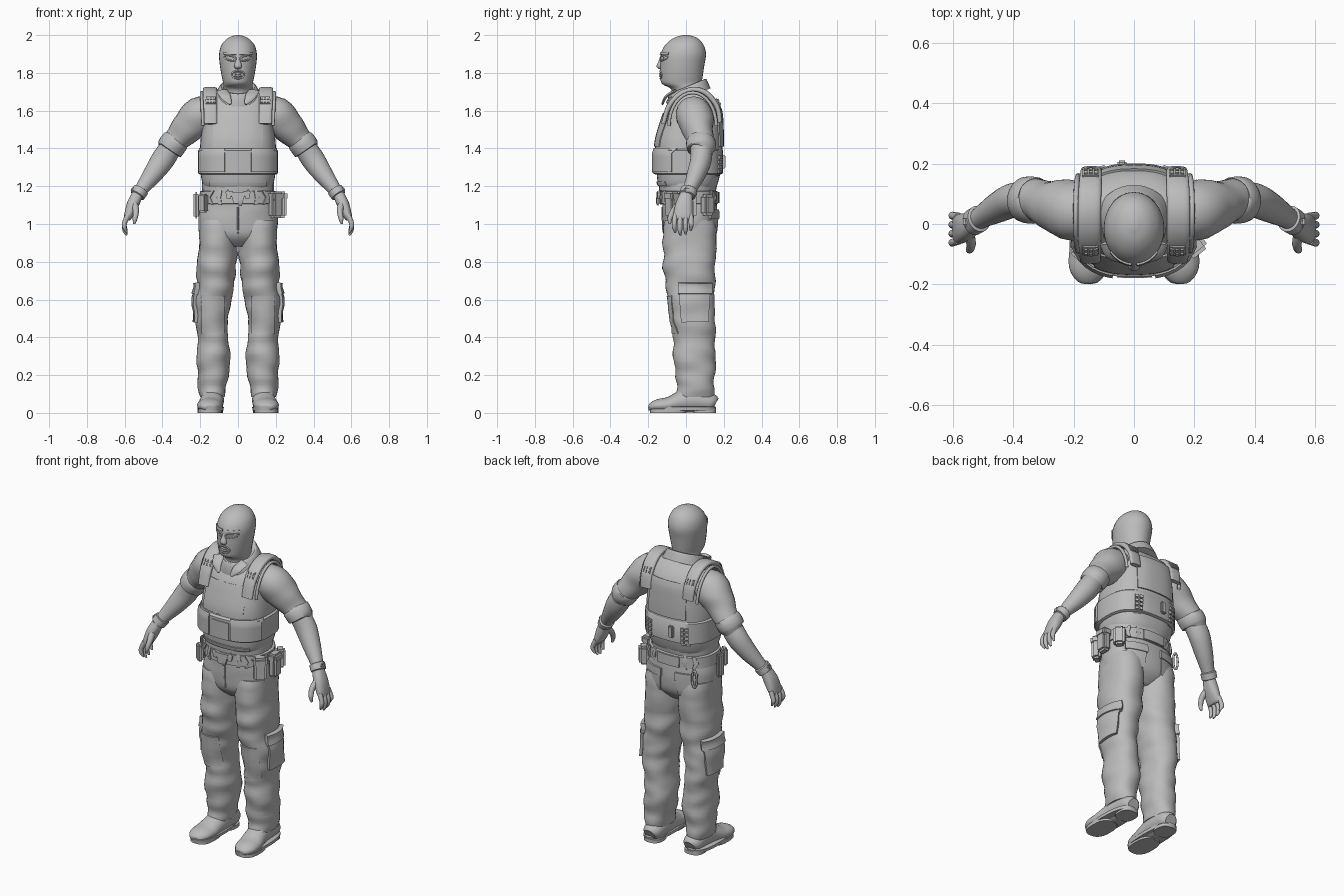
import bpy, bmesh, math
from mathutils import Vector, noise
from mathutils.bvhtree import BVHTree

cube = bpy.data.objects.get("Cube")
if cube:
    bpy.data.objects.remove(cube, do_unlink=True)

grey = bpy.data.materials.new("plain grey")
grey.use_nodes = True
grey.diffuse_color = (0.5, 0.5, 0.5, 1)
grey.node_tree.nodes["Principled BSDF"].inputs["Base Color"].default_value = (0.5, 0.5, 0.5, 1)

X, Y, Z = Vector((1, 0, 0)), Vector((0, 1, 0)), Vector((0, 0, 1))
surfaces = {}


def finish(name, data, mirror):
    obj = bpy.data.objects.new(name, data)
    bpy.context.collection.objects.link(obj)
    data.materials.append(grey)
    if mirror:
        obj.modifiers.new("mirror", 'MIRROR').use_mirror_merge = False
    return obj


def mesh_object(name, bm, mirror):
    bmesh.ops.recalc_face_normals(bm, faces=bm.faces)
    surfaces[name] = BVHTree.FromBMesh(bm)
    mesh = bpy.data.meshes.new(name)
    bm.to_mesh(mesh)
    bm.free()
    obj = finish(name, mesh, mirror)
    bpy.ops.object.select_all(action='DESELECT')
    obj.select_set(True)
    bpy.context.view_layer.objects.active = obj
    bpy.ops.object.shade_smooth_by_angle(angle=math.radians(42))


def spline(rings, steps):
    """Pass a smooth curve through rings of (x, y, z, radius, radius)."""
    out = []
    for i in range(len(rings) - 1):
        p = [rings[max(i - 1, 0)], rings[i], rings[i + 1], rings[min(i + 2, len(rings) - 1)]]
        for s in range(steps):
            t = s / steps
            out.append([b + t * ((c - a) + t * ((2*a - 5*b + 4*c - d) + t * (3*b - a - 3*c + d))) / 2
                        if steps > 1 else b for a, b, c, d in zip(*p)])
    return out + [list(rings[-1])]


def skin(name, rings, axis=None, sides=24, power=2.0, steps=4, tilt=0, fold=0, mirror=False):
    """Skin elliptical rings: level ones, or square to the path when axis is given."""
    bm = bmesh.new()
    rows, loops = spline(rings, steps), []
    centres = [Vector(r[:3]) for r in rows]
    for i, (c, r) in enumerate(zip(centres, rows)):
        a, b = X, Y
        if axis:
            t = (centres[min(i + 1, len(rows) - 1)] - centres[max(i - 1, 0)]).normalized()
            a = (axis - t * axis.dot(t)).normalized()
            b = t.cross(a)
        loop = []
        for k in range(sides):
            angle = math.tau * k / sides
            u, v = (math.copysign(abs(f) ** (2 / power), f) for f in (math.cos(angle), math.sin(angle)))
            off = a * u * r[3] + b * v * r[4]
            p = c + off
            p += off.normalized() * fold * noise.noise(Vector((p.x * 7, p.y * 7, p.z * 15)))
            p.z = max(p.z + tilt * off.y, 0)
            loop.append(bm.verts.new(p))
        loops.append(loop)
    for low, high in zip(loops, loops[1:]):
        for k in range(sides):
            n = (k + 1) % sides
            bm.faces.new((low[k], low[n], high[n], high[k]))
    bm.faces.new(loops[0])
    bm.faces.new(loops[-1])
    mesh_object(name, bm, mirror)


def cast(target, side, u, v):
    """Find the surface point seen from one side."""
    start, ray = {"front": (Vector((u, -2, v)), Y), "back": (Vector((u, 2, v)), -Y),
                  "left": (Vector((2, u, v)), -X)}[side]
    point, normal, _, _ = surfaces[target].ray_cast(start, ray)
    if point is None:
        point, normal, _, _ = surfaces[target].find_nearest(start + ray * 1.85)
    return point, (normal if normal.dot(ray) < 0 else -normal)


def panel(name, target, side, u, v, thick, mirror=True, n=6, taper=0):
    """Raise a patch of cloth or webbing that follows another part."""
    bm = bmesh.new()
    inner, outer = [], []
    for j in range(n + 1):
        for i in range(n + 1):
            mid, half = (u[0] + u[1]) / 2, (u[1] - u[0]) / 2
            uu = mid + half * (2 * i / n - 1) * (1 - taper * (1 - j / n))
            p, normal = cast(target, side, uu, v[0] + (v[1] - v[0]) * j / n)
            inner.append(bm.verts.new(p - normal * 0.004))
            outer.append(bm.verts.new(p + normal * thick))
    m = n + 1
    for j in range(n):
        for i in range(n):
            q = [j * m + i, j * m + i + 1, (j + 1) * m + i + 1, (j + 1) * m + i]
            bm.faces.new([outer[k] for k in q])
            bm.faces.new([inner[k] for k in reversed(q)])
    rim = ([i for i in range(m)] + [j * m + n for j in range(1, m)]
           + [n * m + i for i in range(n - 1, -1, -1)] + [j * m for j in range(n - 1, 0, -1)])
    for a, b in zip(rim, rim[1:] + rim[:1]):
        bm.faces.new((inner[a], inner[b], outer[b], outer[a]))
    mesh_object(name, bm, mirror)


def box(name, centre, size, turn=0, bevel=0.008, mirror=False):
    bm = bmesh.new()
    bmesh.ops.create_cube(bm, size=1)
    bmesh.ops.scale(bm, vec=size, verts=bm.verts)
    bmesh.ops.bevel(bm, geom=bm.edges[:], offset=bevel, segments=2, affect='EDGES')
    for vert in bm.verts:
        vert.co.rotate(Vector((0, 0, 1)).rotation_difference(Z))
        x, y = vert.co.x, vert.co.y
        vert.co.x = x * math.cos(turn) - y * math.sin(turn)
        vert.co.y = x * math.sin(turn) + y * math.cos(turn)
    bmesh.ops.translate(bm, vec=centre, verts=bm.verts)
    mesh_object(name, bm, mirror)


def cord(name, points, radius, mirror=False, closed=True):
    curve = bpy.data.curves.new(name, 'CURVE')
    curve.dimensions, curve.bevel_depth, curve.bevel_resolution = '3D', radius, 2
    line = curve.splines.new('POLY')
    line.points.add(len(points) - 1)
    for point, co in zip(line.points, points):
        point.co = (*co, 1)
    line.use_cyclic_u = closed
    finish(name, curve, mirror)


def face_ring(name, x, z, a, b, slant, radius, mirror):
    turn = [math.tau * k / 20 for k in range(20)]
    cord(name, [cast("head", "front", x + a * math.cos(t), z + slant * math.cos(t)
                     + b * math.sin(t))[0] for t in turn], radius, mirror)


# Masked head and its openings
skin("head", [(0, .012, 1.64, .085, .09), (0, .005, 1.71, .078, .082), (0, -.022, 1.742, .078, .105),
              (0, -.024, 1.78, .086, .112), (0, -.02, 1.84, .096, .117), (0, -.014, 1.9, .1, .12),
              (0, -.008, 1.95, .086, .1), (0, -.002, 1.985, .052, .062), (0, 0, 2, .012, .015)], sides=32)
skin("nose", [(0, -.118, 1.9, .01, .012), (0, -.13, 1.865, .013, .014), (0, -.14, 1.835, .02, .016),
              (0, -.132, 1.82, .012, .01)], sides=16)
face_ring("eye_opening", .042, 1.879, .031, .013, .006, .0045, True)
panel("eyeball", "head", "front", (.028, .056), (1.873, 1.885), .003)
panel("brow", "head", "front", (.008, .075), (1.896, 1.908), .006)
face_ring("mouth_opening", 0, 1.79, .034, .02, 0, .0045, False)
for z in (1.784, 1.796):
    skin("lip", [(-.024, -.128, z, .003, .003), (0, -.136, z, .007, .006), (.024, -.128, z, .003, .003)],
         axis=Y, sides=12)

# Shirt collar, waist and short sleeves
skin("collar", [(0, .015, 1.67, .125, .115), (0, .01, 1.7, .112, .108), (0, .008, 1.728, .094, .098),
                (0, .006, 1.724, .084, .088)], tilt=.42, steps=3)
skin("collar_tip", [(.085, -.06, 1.705, .03, .008), (.065, -.105, 1.675, .028, .008),
                    (.04, -.125, 1.635, .008, .006)], axis=X, sides=12, mirror=True)
skin("shirt_waist", [(0, .01, 1.13, .18, .14), (0, .01, 1.17, .19, .15), (0, .012, 1.23, .19, .155)],
     power=2.3, fold=.006)
skin("sleeve", [(.1, .04, 1.6, .08, .07), (.2, .045, 1.572, .1, .1), (.265, .06, 1.51, .085, .085),
                (.32, .075, 1.45, .072, .07), (.357, .08, 1.4, .068, .066)],
     axis=Y, fold=.009, mirror=True)
skin("sleeve_cuff", [(.326, .077, 1.445, .069, .068), (.331, .077, 1.438, .077, .075),
                     (.36, .08, 1.397, .074, .073), (.364, .08, 1.391, .062, .062)],
     axis=Y, fold=.006, steps=2, mirror=True)

# Bare forearms, wristbands and hands
skin("forearm", [(.34, .08, 1.43, .058, .056), (.395, .08, 1.345, .057, .062), (.45, .055, 1.265, .05, .052),
                 (.51, .02, 1.185, .036, .036), (.54, 0, 1.14, .034, .03)], axis=Y, mirror=True)
skin("wristband", [(.512, .018, 1.183, .038, .038), (.514, .017, 1.18, .045, .043),
                   (.533, .006, 1.152, .045, .041), (.535, .005, 1.149, .036, .034)],
     axis=Y, steps=1, mirror=True)
box("wrist_clasp", (.556, .008, 1.178), (.022, .035, .035), mirror=True)
skin("palm", [(.533, .002, 1.155, .034, .03), (.558, -.01, 1.1, .046, .032), (.582, -.017, 1.04, .05, .022),
              (.588, -.018, 1.022, .044, .014)], axis=Y, power=2.4, mirror=True)
for i, reach in enumerate((.955, .94, .946, .965)):
    y = -.056 + .027 * i
    skin("finger_%d" % i, [(.582, y, 1.05, .013, .014), (.601, y * 1.1, 1.005, .013, .013),
                           (.6, y * 1.1, reach + .025, .012, .011), (.589, y, reach, .005, .005)],
         axis=Y, sides=12, mirror=True)
skin("thumb", [(.55, -.025, 1.11, .02, .022), (.54, -.065, 1.07, .016, .017), (.545, -.085, 1.03, .013, .013),
               (.55, -.085, 1.0, .006, .006)], axis=X, sides=12, mirror=True)

# Padded vest, waistband and shoulder straps
skin("vest", [(0, .01, 1.185, .172, .145), (0, .01, 1.22, .19, .16), (0, .015, 1.3, .2, .172),
              (0, .015, 1.42, .2, .178), (0, .026, 1.52, .188, .165), (0, .037, 1.6, .176, .147),
              (0, .042, 1.655, .165, .112), (0, .04, 1.695, .14, .07), (0, .04, 1.71, .1, .03)],
     power=2.6, sides=40)
skin("vest_band", [(0, .01, 1.262, .2, .172), (0, .01, 1.268, .211, .185), (0, .01, 1.39, .211, .186),
                   (0, .012, 1.4, .198, .176)], power=2.6, steps=1, sides=40)
panel("band_flap", "vest_band", "front", (.07, .2), (1.275, 1.395), .009)
panel("band_centre", "vest_band", "front", (-.055, .06), (1.272, 1.375), .004, mirror=False)
panel("chest_plate", "vest", "front", (-.13, .13), (1.41, 1.585), .006, mirror=False, n=10)
panel("back_plate", "vest", "back", (-.12, .12), (1.41, 1.62), .008, mirror=False, n=10)
panel("vest_hem", "vest", "front", (-.15, .15), (1.205, 1.225), .006, mirror=False, n=10)
skin("shoulder_strap", [(.145, -.12, 1.53, .034, .012), (.146, -.092, 1.62, .036, .014),
                        (.148, -.035, 1.685, .038, .015), (.148, .04, 1.712, .038, .014),
                        (.146, .11, 1.69, .038, .015), (.143, .165, 1.62, .036, .014),
                        (.14, .18, 1.54, .034, .012)], axis=X, power=3, mirror=True)
cord("armhole_trim", [Vector((.185 + .008 * math.sin(t), .035 - .125 * math.cos(t), 1.52 + .175 * math.sin(t)))
                      for t in [math.pi * k / 16 for k in range(17)]], .009, True, False)
for side, z in (("front", 1.635), ("back", 1.625)):
    panel(side + "_strap_plate", "shoulder_strap", side, (.118, .17), (z, z + .035), .006)
    for row in range(2):
        for col in range(3):
            x = .122 + .016 * col
            panel(side + "_stud", "shoulder_strap", side, (x, x + .011), (z + .004 + .016 * row, z + .015 + .016 * row),
                  .012, n=1)
for row in range(5):
    z = 1.245 + .025 * row
    for x in (.095, .118):
        panel("back_webbing", "vest_band", "back", (x, x + .018), (z, z + .017), .01, n=1)
box("radio_clip", (-.04, .2, 1.33), (.03, .02, .07), bevel=.005)

# Trousers and pockets
skin("hips", [(0, .02, .88, .09, .08), (0, .02, .93, .19, .13), (0, .021, 1, .21, .145),
              (0, .021, 1.08, .206, .146), (0, .015, 1.16, .188, .142)], power=2.3, sides=36, fold=.005)
skin("trouser_leg", [(.135, .05, .085, .066, .097), (.135, .05, .15, .074, .102), (.13, .046, .28, .085, .108),
                     (.133, .044, .4, .085, .11), (.137, .038, .5, .089, .118), (.126, .03, .6, .096, .122),
                     (.117, .022, .7, .1, .132), (.111, .018, .84, .104, .142), (.104, .02, 1.02, .1, .138)],
     power=2.2, sides=32, steps=6, fold=.014, mirror=True)
panel("cargo_pocket", "trouser_leg", "left", (-.03, .12), (.48, .67), .017, taper=.1)
panel("cargo_flap", "trouser_leg", "left", (-.035, .125), (.625, .69), .024)
panel("knee_patch", "trouser_leg", "front", (.075, .19), (.42, .62), .006)
panel("back_pocket", "hips", "back", (.05, .16), (.94, 1.05), .007, taper=.15)
panel("back_pocket_flap", "hips", "back", (.045, .165), (1.03, 1.075), .012)
cord("fly_seam", [cast("hips", "front", 0, .95 + .02 * k)[0] for k in range(8)], .004, closed=False)

# Belt, buckle, pouches and key ring
skin("belt", [(0, .013, 1.105, .19, .145), (0, .013, 1.108, .205, .157), (0, .013, 1.172, .202, .156),
              (0, .013, 1.176, .19, .145)], power=2.3, steps=1, sides=40)
for x in (.1, .155):
    for side in ("front", "back"):
        panel(side + "_belt_loop", "belt", side, (x - .01, x + .01), (1.098, 1.182), .008, n=2)
panel("buckle_plate", "belt", "front", (-.04, .04), (1.085, 1.17), .014, mirror=False, taper=.6)
panel("buckle_wing", "belt", "front", (.028, .068), (1.135, 1.185), .012, taper=.5)
panel("rear_belt_pad", "belt", "back", (-.07, .07), (1.11, 1.17), .007, mirror=False)
for name, x, y, turn in (("front_pouch", .2, -.075, -.9), ("side_pouch", .232, .02, 0)):
    box(name, (x, y, 1.098), (.05, .07, .13), turn, .012)
    box(name + "_flap", (x, y, 1.148), (.06, .078, .05), turn, .012)
box("rear_pouch", (.2, .115, 1.1), (.055, .065, .11), .7, .012)
box("right_holder", (-.222, -.01, 1.1), (.028, .05, .14), 0, .01)
box("right_case", (-.185, -.1, 1.11), (.055, .03, .1), -.7, .008)
cord("key_ring", [Vector((-.165 + .016 * math.cos(t), .155, 1.06 + .05 * math.sin(t)))
                  for t in [math.tau * k / 20 for k in range(20)]], .006)

# Shoes
skin("shoe_upper", [(.133, .155, .045, .035, .035), (.133, .13, .055, .054, .05), (.134, .05, .068, .06, .066),
                    (.138, -.02, .06, .062, .058), (.147, -.09, .043, .067, .042), (.153, -.15, .038, .062, .034),
                    (.155, -.188, .03, .036, .02), (.155, -.196, .028, .012, .008)], axis=X, mirror=True)
skin("shoe_sole", [(.145, -.02, .012, .068, .177), (.145, -.02, .03, .07, .18), (.145, -.02, .034, .064, .172)],
     power=2.5, steps=1, mirror=True)
for name, x, y, rx, ry in (("heel", .136, .1, .056, .06), ("tread", .15, -.095, .064, .096)):
    skin(name, [(x, y, 0, rx, ry), (x, y, .02, rx, ry)], power=2.6, steps=1, mirror=True)
skin("shoe_tongue", [(.136, .04, .12, .05, .06), (.138, -.01, .1, .05, .035), (.143, -.06, .07, .045, .02)],
     axis=X, mirror=True)
